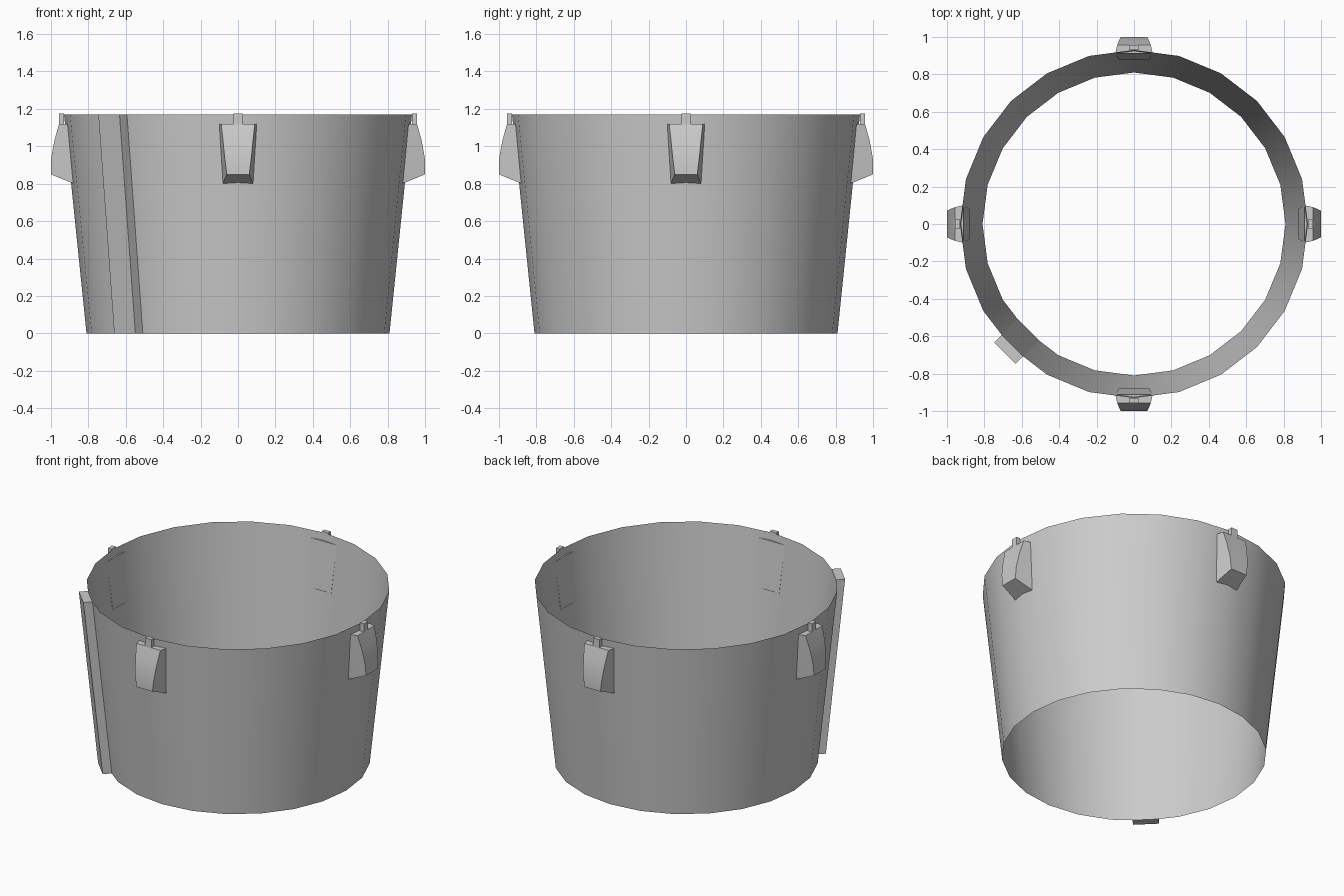
import bpy, bmesh, math
from mathutils import Matrix

if "Cube" in bpy.data.objects:
    bpy.data.objects.remove(bpy.data.objects["Cube"])

H, R0, R1, N = 1.17, 0.81, 0.93, 24


def wall_r(z):
    return R0 + (R1 - R0) * z / H


def make_object(name, bm, smooth=True):
    bmesh.ops.recalc_face_normals(bm, faces=bm.faces[:])
    me = bpy.data.meshes.new(name)
    bm.to_mesh(me)
    bm.free()
    ob = bpy.data.objects.new(name, me)
    bpy.context.collection.objects.link(ob)
    if smooth:
        bpy.ops.object.select_all(action='DESELECT')
        ob.select_set(True)
        bpy.context.view_layer.objects.active = ob
        bpy.ops.object.shade_smooth_by_angle(angle=math.radians(30))
    return ob


def loft(bm, rings):
    """Closed solid through equal-sized rings of points."""
    vs = [[bm.verts.new(p) for p in ring] for ring in rings]
    n = len(vs[0])
    for a, b in zip(vs, vs[1:]):
        for i in range(n):
            j = (i + 1) % n
            bm.faces.new((a[i], a[j], b[j], b[i]))
    bm.faces.new(vs[0][::-1])
    bm.faces.new(vs[-1])


# Open tapered shell, no floor or lid
bm = bmesh.new()
bmesh.ops.create_cone(bm, cap_ends=False, segments=N, radius1=R0, radius2=R1, depth=H,
                      matrix=Matrix.Translation((0, 0, H / 2)))
# turn the outside outwards, with a corner on each axis
make_object("tapered_shell", bm)

# Four wedge lugs with small pins: (back z, back half width, front r, front z, front half width)
rows = [(1.12, 0.100, 0.957, 1.12, 0.090),
        (1.03, 0.095, 0.982, 1.03, 0.080),
        (0.92, 0.088, 1.000, 0.93, 0.070),
        (0.80, 0.081, 1.000, 0.85, 0.060)]
for k, side in enumerate(("right", "back", "left", "front")):
    turn = Matrix.Rotation(k * math.pi / 2, 4, 'Z')
    bm = bmesh.new()
    loft(bm, [[(wall_r(bz) - 0.013, -bw, bz), (fr, -fw, fz), (fr, fw, fz),
               (wall_r(bz) - 0.013, bw, bz)] for bz, bw, fr, fz, fw in rows])
    bm.transform(turn)
    make_object("lug_" + side, bm)

    bm = bmesh.new()
    bmesh.ops.create_cube(bm, size=1, matrix=Matrix.Translation((0.944, 0, 1.145))
                          @ Matrix.Diagonal((0.028, 0.046, 0.06, 1)))
    bm.transform(turn)
    make_object("pin_" + side, bm, smooth=False)

# Seam strip running up the wall at the front left
bm = bmesh.new()
w = 0.08
loft(bm, [[(r - 0.0105, -w, z), (r + 0.046, -w, z), (r + 0.046, w, z), (r - 0.0105, w, z)]
          for r, z in ((R0, 0), (R1, H))])
bm.transform(Matrix.Rotation(math.radians(225), 4, 'Z'))
make_object("seam_strip", bm, smooth=False)
